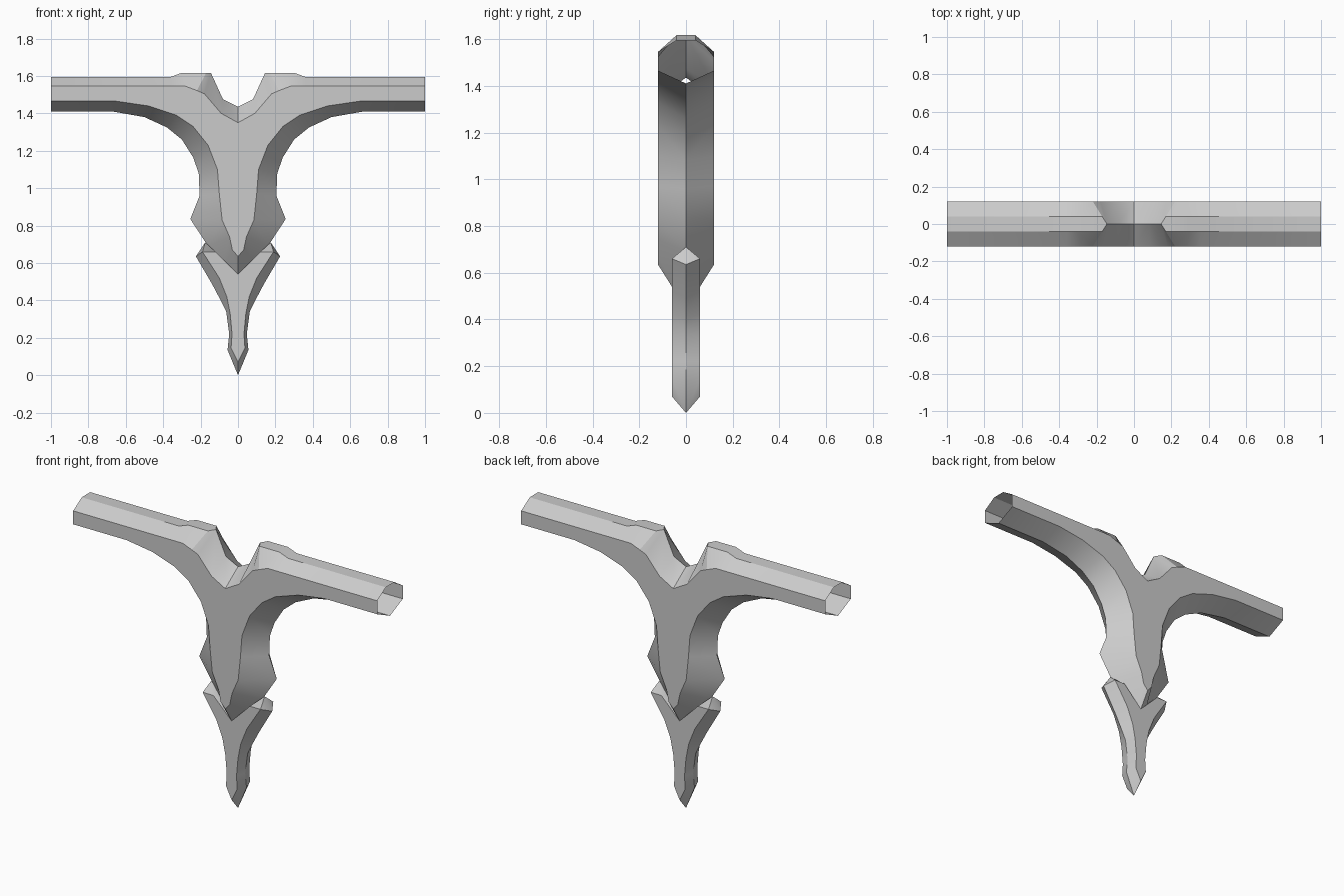
import bpy
import bmesh
import math

cube = bpy.data.objects.get("Cube")
if cube:
    bpy.data.objects.remove(cube, do_unlink=True)

stone = bpy.data.materials.new("plain grey")
stone.use_nodes = True
GREY = (0.6, 0.6, 0.6, 1)
stone.diffuse_color = GREY
stone.node_tree.nodes["Principled BSDF"].inputs["Base Color"].default_value = GREY


def at_depth(points, y):
    return [(x, -y, z) for x, z in points]


def build(name, strips, polygons):
    """Bridge paired edge lines, fill flat faces, then mirror the quarter in x and y."""
    bm = bmesh.new()
    cache = {}

    def face(points):
        points = list(dict.fromkeys(points))
        if len(points) < 3:
            return
        for p in points:
            if p not in cache:
                cache[p] = bm.verts.new(p)
        bm.faces.new([cache[p] for p in points])

    for a, b in strips:
        for i in range(len(a) - 1):
            face([a[i], a[i + 1], b[i + 1], b[i]])
    for poly in polygons:
        face(poly)
    for axis in "XY":
        bmesh.ops.mirror(bm, geom=bm.verts[:] + bm.edges[:] + bm.faces[:],
                         axis=axis, merge_dist=0.0005)
    bmesh.ops.remove_doubles(bm, verts=bm.verts[:], dist=0.0005)
    bmesh.ops.recalc_face_normals(bm, faces=bm.faces[:])
    mesh = bpy.data.meshes.new(name)
    bm.to_mesh(mesh)
    bm.free()
    mesh.materials.append(stone)
    obj = bpy.data.objects.new(name, mesh)
    bpy.context.collection.objects.link(obj)
    bpy.ops.object.select_all(action='DESELECT')
    obj.select_set(True)
    bpy.context.view_layer.objects.active = obj
    bpy.ops.object.shade_smooth_by_angle(angle=math.radians(30))
    return obj


# Upper bracket: two open-ended arms flowing into a tapering stem
crest = [(1, 1.595), (0.36, 1.595), (0.3, 1.617), (0.17, 1.617),
         (0.145, 1.617), (0.08, 1.475), (0, 1.435)]
crest_half = [0.04, 0.04, 0.04, 0.04, 0, 0, 0]
crest_front = [(x, -y, z) for (x, z), y in zip(crest, crest_half)]
crest_mid = at_depth(crest, 0)
shoulder = at_depth([(1, 1.545), (0.36, 1.545), (0.28, 1.545), (0.22, 1.522),
                     (0.18, 1.505), (0.09, 1.4), (0, 1.35)], 0.12)
face_edge = at_depth([(1, 1.465), (0.65, 1.465), (0.48, 1.44), (0.33, 1.39),
                      (0.24, 1.33), (0.16, 1.23), (0.11, 1.1), (0.1, 0.97),
                      (0.085, 0.83), (0.045, 0.74), (0.03, 0.67), (0, 0.635)], 0.12)
keel = at_depth([(1, 1.41), (0.67, 1.41), (0.5, 1.38), (0.38, 1.325),
                 (0.3, 1.26), (0.24, 1.165), (0.21, 1.08), (0.205, 0.96),
                 (0.255, 0.835), (0.16, 0.69), (0.08, 0.57), (0, 0.445)], 0)
build("upper_bracket",
      [(crest_mid, crest_front), (crest_front, shoulder), (face_edge, keel)],
      [shoulder + face_edge[::-1]])

# Lower pendant: forked top narrowing to a pointed tip
ridge = at_depth([(0.175, 0.71), (0.1, 0.64), (0, 0.58)], 0)
fork = at_depth([(0.19, 0.66), (0.12, 0.66), (0, 0.54)], 0.06)
side = at_depth([(0.19, 0.66), (0.1, 0.52), (0.06, 0.42), (0.042, 0.33),
                 (0.032, 0.22), (0.037, 0.145), (0, 0.07)], 0.06)
rim = at_depth([(0.225, 0.635), (0.14, 0.49), (0.095, 0.405), (0.063, 0.34),
                (0.047, 0.22), (0.056, 0.135), (0, 0.0)], 0)
build("lower_pendant", [(ridge, fork), (side, rim)],
      [fork + side[:0:-1], [ridge[0], rim[0], side[0]]])
